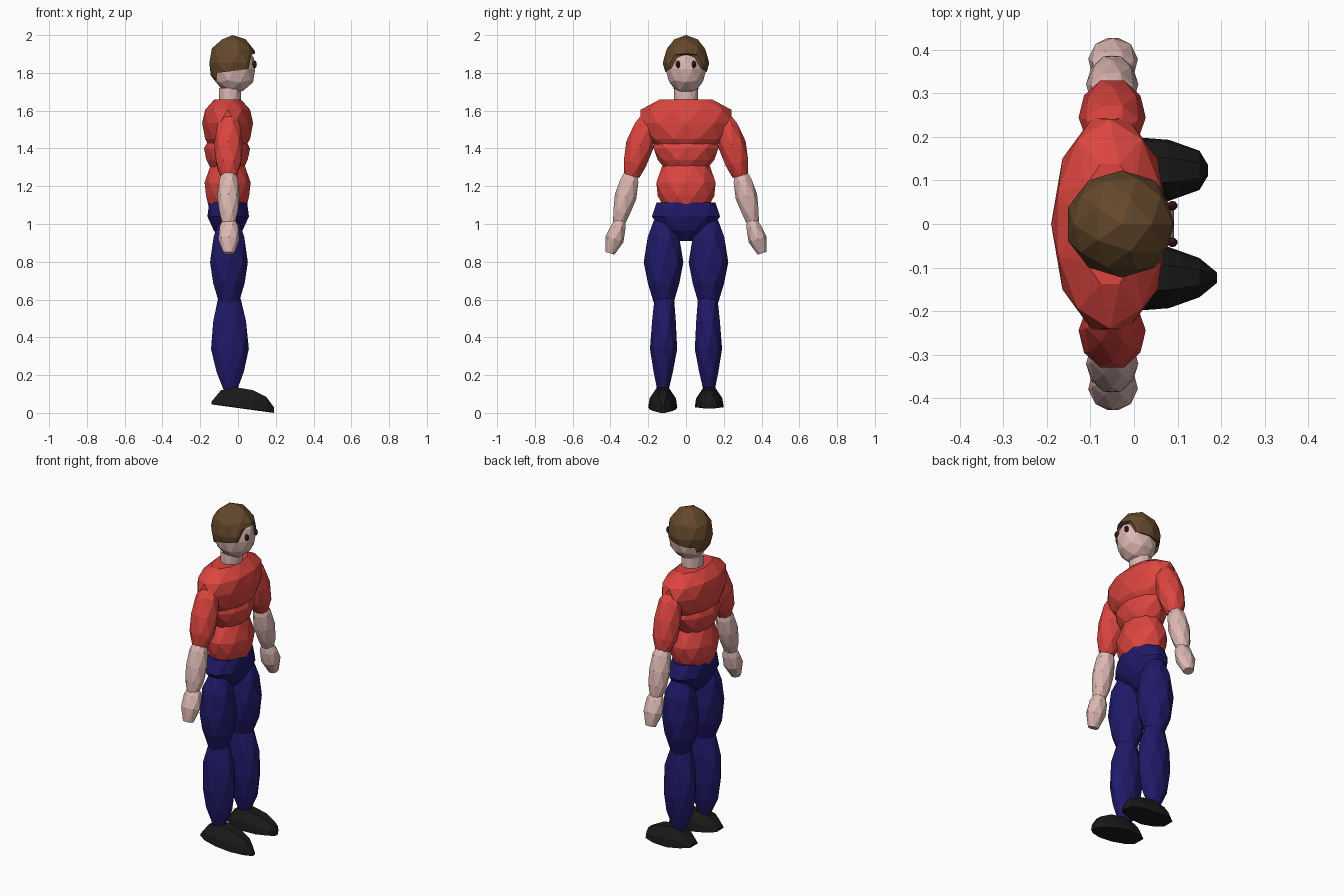
import bpy, bmesh, math
from mathutils import Vector

if "Cube" in bpy.data.objects:
    bpy.data.objects.remove(bpy.data.objects["Cube"])


def material(name, rgb):
    m = bpy.data.materials.new(name)
    m.diffuse_color = (*rgb, 1)
    m.use_nodes = True
    m.node_tree.nodes["Principled BSDF"].inputs["Base Color"].default_value = m.diffuse_color
    return m


SKIN = material("skin", (0.72, 0.48, 0.45))
RED = material("red_shirt", (0.72, 0.06, 0.05))
BLUE = material("blue_trousers", (0.015, 0.01, 0.14))
BLACK = material("black_shoes", (0.01, 0.01, 0.01))
BROWN = material("brown_hair", (0.13, 0.065, 0.025))
DARK = material("dark_eyes", (0.04, 0.01, 0.008))


def hull(name, points, mat):
    """Faceted convex solid around a cloud of points."""
    bm = bmesh.new()
    for p in points:
        bm.verts.new(p)
    res = bmesh.ops.convex_hull(bm, input=bm.verts)
    loose = [v for v in bm.verts if not v.link_faces]
    bmesh.ops.delete(bm, geom=loose, context='VERTS')
    bmesh.ops.recalc_face_normals(bm, faces=bm.faces)
    me = bpy.data.meshes.new(name)
    bm.to_mesh(me)
    bm.free()
    me.materials.append(mat)
    ob = bpy.data.objects.new(name, me)
    bpy.context.collection.objects.link(ob)
    return ob


def limb(name, p0, p1, rings, mat, n=8):
    """Staggered elliptical rings (t, x radius, side radius) from p0 to p1."""
    p0, p1 = Vector(p0), Vector(p1)
    axis = (p1 - p0).normalized()
    u = (Vector((1, 0, 0)) - axis * axis.x).normalized()
    v = axis.cross(u)
    pts = []
    for i, (t, a, b) in enumerate(rings):
        for k in range(n):
            ang = 2 * math.pi * (k + 0.5 * (i % 2)) / n
            pts.append(p0.lerp(p1, t) + u * a * math.cos(ang) + v * b * math.sin(ang))
    return hull(name, pts, mat)


def ball(name, loc, radii, mat, sub=2):
    bpy.ops.mesh.primitive_ico_sphere_add(subdivisions=sub, radius=1, location=loc)
    ob = bpy.context.object
    ob.name = name
    ob.scale = radii
    ob.data.materials.append(mat)
    return ob


def torso(name, x, rings, mat):
    """Stack of rings given as (z, x radius, y radius)."""
    lo, hi = rings[0][0], rings[-1][0]
    limb(name, (x, 0, lo), (x, 0, hi),
         [((z - lo) / (hi - lo), a, b) for z, a, b in rings], mat, 10)


# torso
torso("chest", -0.055, [(1.40, 0.09, 0.15), (1.45, 0.125, 0.205), (1.535, 0.135, 0.255),
                        (1.605, 0.125, 0.24), (1.66, 0.07, 0.145)], RED)
torso("midriff", -0.058, [(1.29, 0.085, 0.115), (1.34, 0.115, 0.15),
                          (1.40, 0.122, 0.18), (1.45, 0.10, 0.17)], RED)
torso("waist", -0.055, [(1.09, 0.10, 0.125), (1.15, 0.12, 0.15),
                        (1.22, 0.122, 0.165), (1.31, 0.095, 0.125)], RED)
torso("hips", -0.052, [(0.91, 0.03, 0.035), (0.965, 0.08, 0.125),
                       (1.04, 0.11, 0.19), (1.115, 0.105, 0.155)], BLUE)

# neck and head
torso("neck", -0.043, [(1.62, 0.06, 0.065), (1.72, 0.06, 0.065)], SKIN)
ball("head", (-0.02, 0, 1.82), (0.117, 0.108, 0.133), SKIN)

# hair: outer shell with the face opening cut away along a side profile
hair = ball("hair", (-0.028, 0, 1.852), (0.13, 0.123, 0.148), BROWN)
line = [(-0.118, 1.6), (-0.112, 1.80), (0.055, 1.82), (0.07, 1.895), (0.15, 1.925), (0.15, 1.6)]
bm = bmesh.new()
face = bm.faces.new([bm.verts.new((x, -0.3, z)) for x, z in line])
ext = bmesh.ops.extrude_face_region(bm, geom=[face])
for g in ext["geom"]:
    if isinstance(g, bmesh.types.BMVert):
        g.co.y += 0.6
bmesh.ops.recalc_face_normals(bm, faces=bm.faces)
me = bpy.data.meshes.new("face_opening")
bm.to_mesh(me)
bm.free()
cutter = bpy.data.objects.new("face_opening", me)
bpy.context.collection.objects.link(cutter)
cutter.hide_render = True
mod = hair.modifiers.new("cut", 'BOOLEAN')
mod.operation, mod.object, mod.solver = 'DIFFERENCE', cutter, 'EXACT'
bpy.context.view_layer.objects.active = hair
bpy.ops.object.modifier_apply(modifier="cut")
bpy.data.objects.remove(cutter)

# mirrored limbs
for s, side in ((-1, "right"), (1, "left")):
    ball(f"{side}_eye", (0.088, s * 0.042, 1.845), (0.012, 0.011, 0.02), DARK)

    limb(f"{side}_upper_arm", (-0.05, s * 0.20, 1.585), (-0.05, s * 0.288, 1.255),
         [(0, 0.03, 0.025), (0.2, 0.065, 0.06), (0.5, 0.077, 0.074),
          (0.8, 0.07, 0.066), (1, 0.045, 0.042)], RED)
    limb(f"{side}_forearm", (-0.05, s * 0.285, 1.285), (-0.05, s * 0.355, 1.005),
         [(0, 0.032, 0.03), (0.2, 0.052, 0.052), (0.5, 0.06, 0.058),
          (0.8, 0.052, 0.048), (1, 0.035, 0.032)], SKIN)
    limb(f"{side}_hand", (-0.048, s * 0.343, 1.03), (-0.048, s * 0.403, 0.845),
         [(0, 0.03, 0.025), (0.25, 0.052, 0.042), (0.6, 0.057, 0.05),
          (1, 0.03, 0.027)], SKIN)

    limb(f"{side}_thigh", (-0.048, s * 0.12, 1.02), (-0.048, s * 0.118, 0.575),
         [(0, 0.05, 0.05), (0.2, 0.088, 0.09), (0.5, 0.1, 0.105),
          (0.75, 0.09, 0.09), (1, 0.05, 0.05)], BLUE)
    limb(f"{side}_shin", (-0.046, s * 0.115, 0.605), (-0.04, s * 0.122, 0.12),
         [(0, 0.06, 0.052), (0.25, 0.094, 0.068), (0.55, 0.1, 0.072),
          (0.8, 0.078, 0.055), (1, 0.035, 0.03)], BLUE)

    # shoe: flat sloping sole under a rounded upper (x, half width, sole z, top z)
    front, drop = (0.19, 0.0) if s < 0 else (0.17, 0.022)
    pts = []
    for x, w, z0, z1 in [(-0.14, 0.035, 0.045, 0.06), (-0.09, 0.065, 0.04, 0.12),
                         (-0.01, 0.077, 0.03, 0.135), (0.08, 0.07, 0.018 + drop / 2, 0.12),
                         (0.15, 0.045, 0.008 + drop, 0.085), (front, 0.012, drop, 0.03 + drop)]:
        zm = z0 + 0.45 * (z1 - z0)
        for f, z in ((-1, z0), (1, z0), (-0.9, zm), (0.9, zm), (-0.4, z1), (0.4, z1)):
            pts.append((x, s * 0.123 + f * w, z))
    hull(f"{side}_shoe", pts, BLACK)
